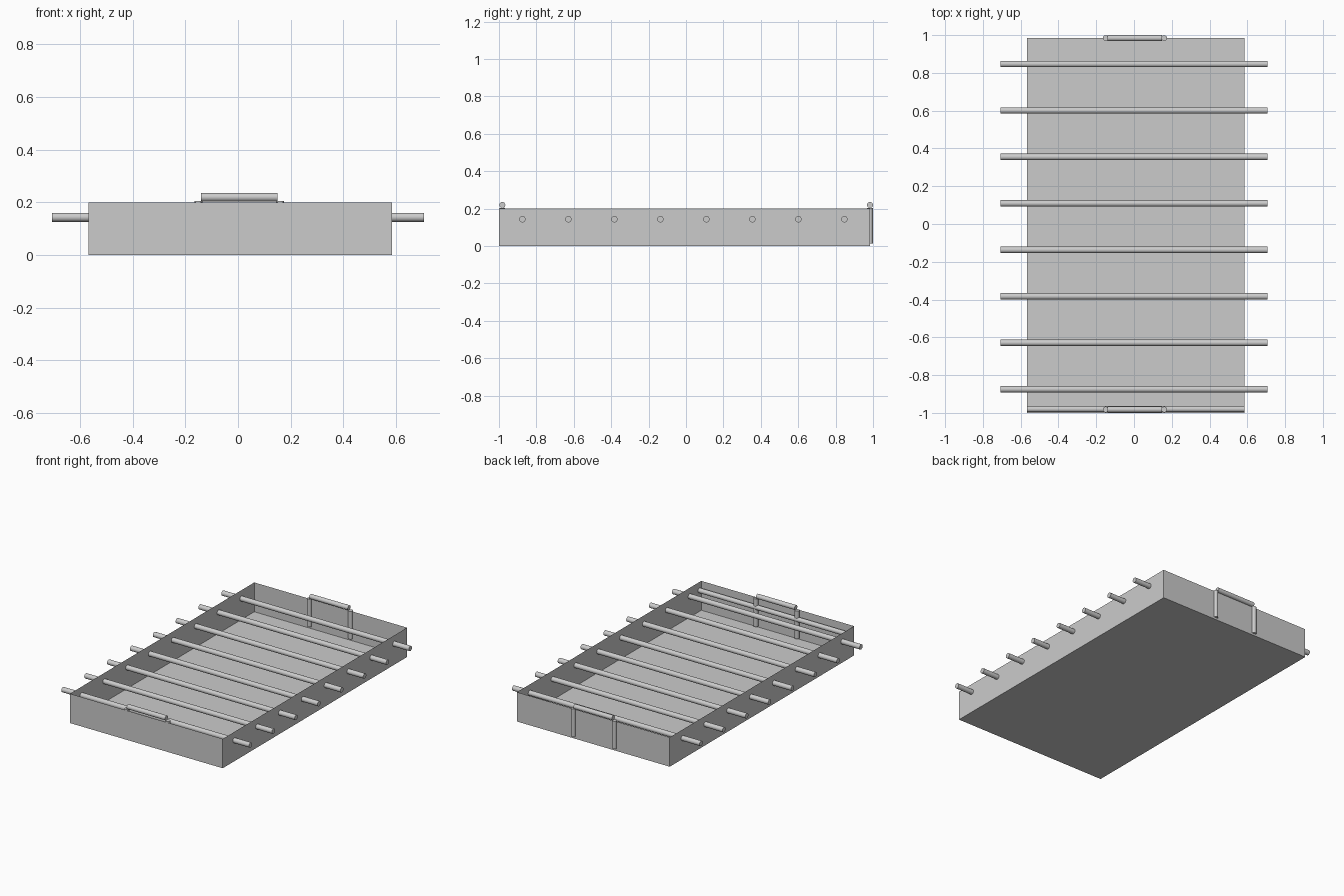
import bpy, bmesh, math

if "Cube" in bpy.data.objects:
    bpy.data.objects.remove(bpy.data.objects["Cube"])

X0, X1 = -0.567, 0.585
Y0, Y1 = -1.0, 0.985
HEIGHT = 0.2


def rod(name, centre, length, radius, axis='X'):
    rot = (0, math.pi / 2, 0) if axis == 'X' else (0, 0, 0)
    bpy.ops.mesh.primitive_cylinder_add(vertices=32, radius=radius, depth=length,
                                        location=centre, rotation=rot)
    bpy.context.object.name = name
    bpy.ops.object.shade_smooth_by_angle()


# open tray made of thin sheet: a box with its top face removed
bm = bmesh.new()
bmesh.ops.create_cube(bm, size=1)
for v in bm.verts:
    v.co.x = X1 if v.co.x > 0 else X0
    v.co.y = Y1 if v.co.y > 0 else Y0
    v.co.z = HEIGHT if v.co.z > 0 else 0
top = [f for f in bm.faces if f.normal.z > 0.9]
bmesh.ops.delete(bm, geom=top, context='FACES_ONLY')
mesh = bpy.data.meshes.new("tray")
bm.to_mesh(mesh)
bm.free()
bpy.context.collection.objects.link(bpy.data.objects.new("tray", mesh))

# skewer rods passing through both side walls
for i in range(8):
    rod(f"cross_rod_{i + 1}", (0, -0.875 + i * 0.246, 0.143), 1.414, 0.017)

# full-width rod just inside the front wall
rod("front_inner_rod", ((X0 + X1) / 2, -0.98, 0.143), X1 - X0, 0.016)

# a handle at each end: grip above the rim on two upright posts
for side, y in (("front", -0.982), ("back", 0.984)):
    rod(f"{side}_handle_grip", (0.004, y, 0.219), 0.29, 0.016)
    for label, x in (("left", -0.15), ("right", 0.16)):
        rod(f"{side}_handle_post_{label}", (x, y, 0.109), 0.19, 0.015, 'Z')
